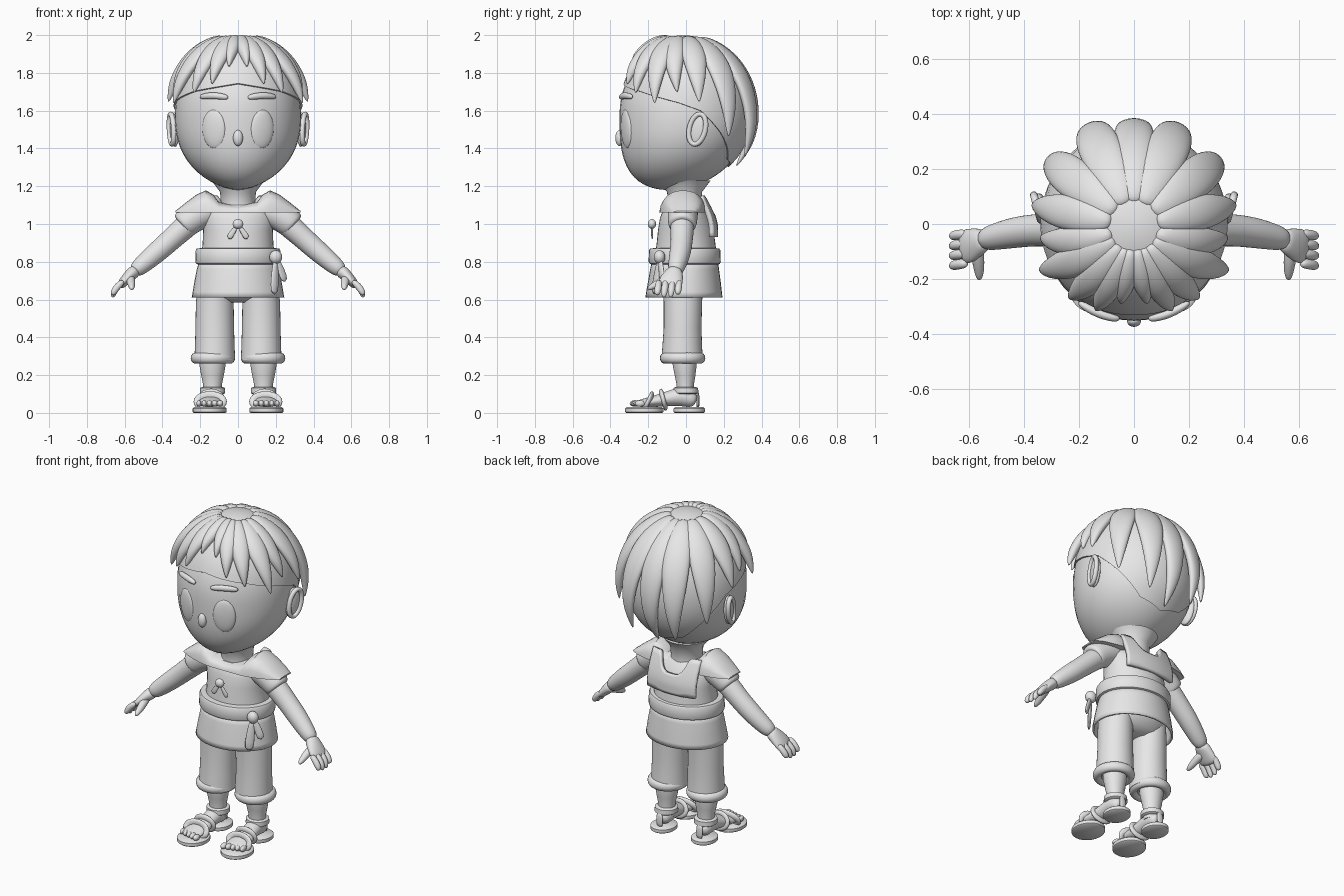
import bpy, bmesh
from math import sin, cos, pi, radians, sqrt
from mathutils import Vector, Matrix

cube = bpy.data.objects.get("Cube")
if cube:
    bpy.data.objects.remove(cube)

GREY = (0.8, 0.8, 0.8, 1)
mat = bpy.data.materials.new("plain grey")
mat.use_nodes = True
mat.diffuse_color = GREY
mat.node_tree.nodes["Principled BSDF"].inputs["Base Color"].default_value = GREY


def finish(name, bm, mirror=False, subdiv=0, thick=0):
    bmesh.ops.recalc_face_normals(bm, faces=bm.faces)
    me = bpy.data.meshes.new(name)
    bm.to_mesh(me)
    bm.free()
    me.materials.append(mat)
    me.shade_smooth()
    if not subdiv:
        me.set_sharp_from_angle(angle=radians(40))
    ob = bpy.data.objects.new(name, me)
    bpy.context.collection.objects.link(ob)
    if thick:
        m = ob.modifiers.new("Thickness", 'SOLIDIFY')
        m.thickness = thick
    if mirror:
        m = ob.modifiers.new("Mirror", 'MIRROR')
        m.use_mirror_merge = False
    if subdiv:
        m = ob.modifiers.new("Smooth", 'SUBSURF')
        m.levels = m.render_levels = subdiv
    return ob


def loft(name, rings, caps=True, closed=False, **kw):
    """Skin a list of equal closed rings."""
    bm = bmesh.new()
    vs = [[bm.verts.new(p) for p in r] for r in rings]
    n = len(vs[0])
    pairs = list(zip(vs, vs[1:])) + ([(vs[-1], vs[0])] if closed else [])
    for a, b in pairs:
        for i in range(n):
            j = (i + 1) % n
            bm.faces.new((a[i], a[j], b[j], b[i]))
    if caps and not closed:
        bm.faces.new(vs[0])
        bm.faces.new(vs[-1])
    return finish(name, bm, **kw)


def stack(name, rows, cx=0, n=36, **kw):
    """Oval rings given as (z, half width, front y, back y)."""
    rings = []
    for z, rx, yf, yb in rows:
        rings.append([(cx + rx * cos(2 * pi * i / n),
                       (yf + yb) / 2 + (yb - yf) / 2 * sin(2 * pi * i / n), z) for i in range(n)])
    return loft(name, rings, **kw)


def tube(name, pts, sizes, up=(0, 0, 1), closed=False, n=8, subdiv=2, **kw):
    """Oval tube along a path; sizes are (half width, half height) or one radius."""
    pts = [Vector(p) for p in pts]
    if not isinstance(sizes, list):
        sizes = [sizes] * len(pts)
    rings = []
    for k, p in enumerate(pts):
        if closed:
            t = pts[(k + 1) % len(pts)] - pts[k - 1]
        else:
            t = pts[min(k + 1, len(pts) - 1)] - pts[max(k - 1, 0)]
        t.normalize()
        u = up(p) if callable(up) else Vector(up)
        side = t.cross(u).normalized()
        u = side.cross(t)
        w, h = sizes[k] if isinstance(sizes[k], tuple) else (sizes[k], sizes[k])
        rings.append([p + 1.08 * (side * w * cos(2 * pi * i / n) + u * h * sin(2 * pi * i / n))
                      for i in range(n)])
    return loft(name, rings, closed=closed, subdiv=subdiv, **kw)


def hoop(name, c, u, v, size, up, **kw):
    c, u, v = Vector(c), Vector(u), Vector(v)
    pts = [c + u * cos(2 * pi * i / 16) + v * sin(2 * pi * i / 16) for i in range(16)]
    return tube(name, pts, size, up=up, closed=True, subdiv=1, **kw)


def ball(name, loc, scale, turn=0, tilt=0, **kw):
    bm = bmesh.new()
    m = (Matrix.Translation(loc) @ Matrix.Rotation(radians(turn), 4, 'Z')
         @ Matrix.Rotation(radians(tilt), 4, 'X') @ Matrix.Diagonal((*scale, 1)))
    bmesh.ops.create_uvsphere(bm, u_segments=24, v_segments=16, radius=1, matrix=m)
    return finish(name, bm, **kw)


# Head surface: e is elevation from -1 to 1, d is degrees round from the face
CENTRE = Vector((0, -0.01, 1.58))


def head_at(e, d, s=1.0):
    h = sin(e * pi / 2)
    u = -min(h, 0)
    f = sqrt(1 - h * h) if h > 0 else (1 - u ** 2.4) ** 0.6
    g = f if h > 0 else f ** 0.8
    a = radians(d - 90)
    p = Vector((0.335 * f * cos(a), -0.08 * u * u + 0.342 * g * sin(a),
                (0.39 if h > 0 else 0.4) * h))
    return CENTRE + p * s


loft("head", [[head_at(-0.97 + 1.94 * k / 28, i * 10) for i in range(36)] for k in range(29)])
stack("neck", [(1.02, .1, -.1, .09), (1.1, .09, -.095, .08), (1.17, .095, -.1, .085),
               (1.23, .14, -.15, .13)])

# Face
ball("nose", (0, -.352, 1.455), (.026, .022, .042))
ball("eyes", (.127, -.315, 1.503), (.066, .02, .103), turn=22, tilt=3, mirror=True)
tube("eyebrows", [(.05, -.345, 1.668), (.09, -.339, 1.677), (.15, -.318, 1.681), (.205, -.283, 1.672)],
     [(.012, .012), (.016, .018), (.016, .018), (.012, .014)], mirror=True)

# Ears
ball("ears", (.335, .06, 1.5), (.022, .052, .092), turn=-14, tilt=-8, mirror=True)
hoop("ear_rims", (.352, .06, 1.502), (.012, .044, 0), (.004, .014, .082), .014, (1, 0, 0), mirror=True)

# Hair cap with a hairline that drops behind the ears
HAIRLINE = [(0, .27), (45, .2), (85, .1), (105, .03), (125, -.15), (150, -.4), (180, -.48)]


def hairline(d):
    d = min(d, 360 - d)
    for (a, x), (b, y) in zip(HAIRLINE, HAIRLINE[1:]):
        if d <= b:
            return x + (y - x) * (d - a) / (b - a)


rings = []
for k in range(15):
    v = k / 14
    ring = []
    for i in range(72):
        e0 = hairline(i * 5)
        ring.append(head_at(e0 + (.97 - e0) * v, i * 5, 1.025 + .05 * min(1, v * 1.4)))
    rings.append(ring)
bm_first = [[CENTRE + (p - CENTRE) * .96 for p in rings[0]]]
loft("hair_cap", bm_first + rings)


# Hair locks: direction, tip elevation, half width, tip flare
def lock(name, d, tip, width, flare, mirror=True, start=.86):
    pts, sizes = [], []
    for k, w in enumerate((.5, .85, 1, 1, .8, .5, .06)):
        t = k / 6
        s = 1.05 + .02 * sin(pi * t) + (flare - 1.05) * t ** 2
        pts.append(head_at(start + (tip - start) * t, d * (.85 + .15 * t) if d < 90 else d, s))
        sizes.append((width * w, .034 * (.6 + .4 * w) if k < 6 else .004))
    tube(name, pts, sizes, up=lambda p: p - CENTRE, mirror=mirror)


lock("fringe_inner", 25, .25, .05, 1.06)
lock("fringe_middle", 43, .17, .055, 1.07)
lock("fringe_outer", 66, .08, .06, 1.13)
lock("temple_lock", 84, .18, .055, 1.06)
lock("side_lock", 102, .09, .065, 1.14)
lock("rear_side_lock", 128, -.17, .075, 1.17)
lock("rear_lock", 156, -.32, .08, 1.2)
lock("nape_lock", 180, -.44, .075, 1.1, mirror=False)
lock("fringe_short", 10, .42, .04, 1.05)

# Shirt, belt and skirt
stack("shirt", [(.82, .195, -.165, .165), (.9, .187, -.155, .155), (.97, .185, -.148, .146),
                (1.03, .195, -.138, .125), (1.08, .185, -.12, .095), (1.1, .13, -.1, .075)])
stack("belt", [(.785, .21, -.18, .17), (.79, .222, -.193, .18), (.8, .226, -.198, .184),
               (.86, .224, -.196, .182), (.87, .218, -.19, .176), (.873, .19, -.16, .15)])
stack("skirt", [(.81, .205, -.178, .168), (.76, .218, -.19, .175), (.7, .23, -.2, .183),
                (.64, .24, -.211, .19), (.612, .245, -.215, .193)], caps=False, thick=.012)

# Shoulder yoke, one domed section after another across the shoulders
YOKE = [(0, 1.1, -.142, .08), (.1, 1.115, -.14, .085), (.13, 1.155, -.138, .095), (.17, 1.178, -.13, .1),
        (.22, 1.155, -.115, .09), (.28, 1.11, -.092, .075), (.33, 1.07, -.065, .05)]
rings = []
for x, top, yf, yb in [(-r[0],) + r[1:] for r in YOKE[:0:-1]] + YOKE:
    ring = []
    for i in range(13):
        a = pi * i / 12
        ring.append((x, (yf + yb) / 2 - (yb - yf) / 2 * cos(a), 1.062 + (top - 1.062) * sin(a) ** .7))
    rings.append(ring)
loft("shoulder_yoke", rings)

# Back flap with a scooped neckline
bm = bmesh.new()
cols = []
for i in range(25):
    x = -.165 + .33 * i / 24
    top = 1.15 if abs(x) > .1 else 1.05 + .1 * (abs(x) / .1) ** 4
    col = []
    for k in range(9):
        z = .93 + (top - .93) * k / 8
        y = .17 - .06 * max(0, (z - .98) / .17) ** 1.5 - .9 * x * x
        col.append(bm.verts.new((x, y, z)))
    cols.append(col)
for a, b in zip(cols, cols[1:]):
    for k in range(8):
        bm.faces.new((a[k], b[k], b[k + 1], a[k + 1]))
finish("back_flap", bm, thick=.025)

# Sleeves, arms and hands
tube("sleeves", [(.11, -.015, 1.07), (.18, -.015, 1.065), (.25, -.018, 1.025), (.292, -.02, .992), (.294, -.02, .99)],
     [.075, .082, .08, .076, .055], mirror=True)
tube("arms", [(.2, -.018, 1.05), (.28, -.02, .985), (.36, -.022, .912), (.43, -.03, .85),
              (.5, -.045, .79), (.56, -.06, .74)], [.065, .065, .059, .058, .05, .04], mirror=True)
tube("palms", [(.535, -.055, .76), (.565, -.065, .735), (.6, -.08, .7), (.63, -.088, .665)],
     [(.038, .036), (.052, .034), (.066, .028), (.062, .02)], up=(.75, 0, .65), mirror=True)
for i, tip in enumerate((.632, .615, .615, .628)):
    y = -.035 - .036 * i
    tube("fingers_%d" % (i + 1), [(.605, y, .7), (.64, y - .004, .668), (.658, y - .008, .64), (.665, y - .01, tip - .005)],
         [.016, .019, .018, .009], up=(0, 1, 0), mirror=True)
tube("thumbs", [(.572, -.07, .72), (.568, -.12, .7), (.563, -.165, .675), (.562, -.205, .655)],
     [.025, .024, .02, .01], mirror=True)

# Chest charm and belt ribbon
ball("chest_charm", (0, -.18, 1.0), (.028, .022, .026))
tube("charm_tails", [(.004, -.178, .992), (.03, -.18, .955), (.052, -.178, .92)],
     [(.009, .005), (.015, .006), (.018, .005)], up=(0, -1, 0), subdiv=1, mirror=True)
ball("ribbon_knot", (.2, -.14, .825), (.034, .03, .036))
OUT = (.6, -.8, 0)
tube("ribbon_long_tail", [(.2, -.14, .82), (.195, -.155, .73), (.192, -.17, .62)],
     [(.015, .01), (.025, .01), (.03, .008)], up=OUT, subdiv=1)
tube("ribbon_short_tail", [(.2, -.14, .82), (.228, -.13, .76), (.25, -.125, .69)],
     [(.015, .01), (.022, .01), (.024, .008)], up=OUT, subdiv=1)

# Shorts
stack("shorts_seat", [(.78, .19, -.15, .14), (.66, .21, -.14, .12), (.61, .19, -.11, .085), (.585, .1, -.07, .045)])
stack("shorts_legs", [(.68, .09, -.12, .09), (.58, .1, -.118, .085), (.45, .102, -.118, .082),
                      (.35, .105, -.125, .085), (.28, .108, -.13, .09)], cx=.123, mirror=True)
hoop("shorts_cuffs", (.133, -.018, .29), (.095, 0, 0), (0, .098, 0), (.026, .03), (0, 0, 1), mirror=True)

# Lower legs and feet
stack("shins", [(.3, .07, -.072, .056), (.25, .069, -.07, .056), (.2, .06, -.06, .05),
                (.15, .05, -.05, .042), (.08, .05, -.052, .045)], cx=.135, mirror=True)
tube("feet", [(.137, .055, .06), (.137, .03, .07), (.138, -.02, .09), (.14, -.08, .078),
              (.145, -.16, .062), (.15, -.23, .052), (.15, -.27, .048)],
     [(.03, .025), (.046, .045), (.052, .055), (.05, .042), (.06, .032), (.068, .022), (.06, .014)], mirror=True)
for i in range(5):
    ball("toes_%d" % (i + 1), (.095 + .028 * i, -.272 + .007 * i, .05), (.017 - .001 * i, .026, .017), mirror=True)

# Sandals
for name, cx, rx, yf, yb in (("front_soles", .15, .09, -.322, -.12), ("heel_soles", .14, .073, -.065, .1)):
    stack(name, [(0, rx - .006, yf + .006, yb - .006), (.005, rx, yf, yb), (.024, rx, yf, yb),
                 (.03, rx - .008, yf + .008, yb - .008)], cx=cx, mirror=True)
stack("ankle_straps", [(.1, .06, -.062, .06), (.105, .067, -.068, .066), (.132, .066, -.066, .064),
                       (.138, .055, -.055, .05)], cx=.135, mirror=True)
hoop("toe_straps", (.147, -.2, .06), (.07, 0, 0), (0, .02, .034), (.022, .012), (0, -1, 0), mirror=True)
hoop("instep_straps", (.142, -.12, .07), (.056, 0, 0), (0, -.012, .04), (.02, .012), (0, -1, 0), mirror=True)
tube("heel_straps", [(.137, .062, .02), (.137, .066, .07), (.137, .06, .115)], (.022, .008),
     up=(0, 1, 0), subdiv=1, mirror=True)
